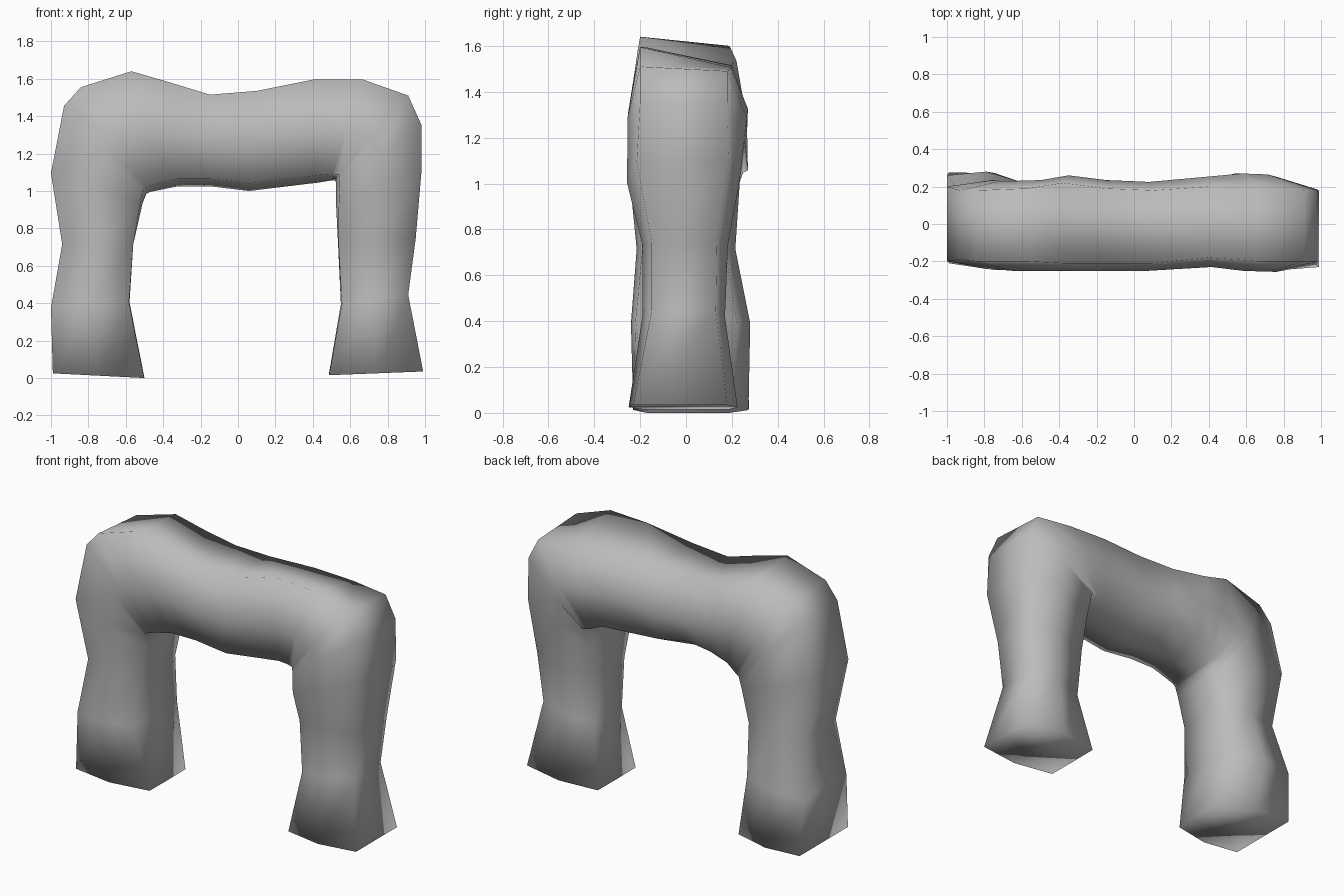
import bpy, bmesh
from mathutils import Vector

cube = bpy.data.objects.get("Cube")
if cube:
    bpy.data.objects.remove(cube, do_unlink=True)

stone = bpy.data.materials.new("grey stone")
stone.use_nodes = True
stone.diffuse_color = (0.5, 0.5, 0.5, 1)
stone.node_tree.nodes["Principled BSDF"].inputs["Base Color"].default_value = (0.5, 0.5, 0.5, 1)

SIDE_RIDGE = .04   # how far the front and back swell past the edges
UNDER_RIDGE = .04  # how far the underside of the span sags past its edges

# Cross-sections: outer x, outer z, inner x, inner z, then the depth (y) of the
# outer front, inner front, inner back and outer back edges.
# The span adds the drop of its outer back edge and the lift of its inner back edge.
RIGHT_LEG = [
    (-.99, .03, -.5, .005, -.21, -.17, .19, .275),
    (-1.0, .38, -.58, .41, -.18, -.22, .22, .26),
    (-.94, .72, -.56, .72, -.16, -.19, .17, .18),
    (-1.0, 1.1, -.51, .94, -.2, -.21, .19, .2),
]
SPAN = [
    (-.93, 1.46, -.49, .99, -.19, -.22, .2, .18, .03, 0),
    (-.84, 1.56, -.47, 1.0, -.2, -.22, .2, .18, .03, 0),
    (-.57, 1.645, -.42, 1.01, -.2, -.22, .2, .19, .04, .03),
    (-.38, 1.59, -.32, 1.03, -.21, -.21, .22, .22, .05, .06),
    (-.15, 1.52, -.15, 1.03, -.21, -.21, .2, .19, 0, .07),
    (.1, 1.54, .06, 1.005, -.21, -.21, .19, .18, .02, .05),
    (.4, 1.6, .43, 1.05, -.18, -.2, .23, .2, .08, 0),
    (.67, 1.6, .49, 1.06, -.2, -.22, .26, .2, .09, -.03),
    (.91, 1.515, .52, 1.07, -.2, -.23, .27, .18, .02, -.03),
]
LEFT_LEG = [
    (.98, 1.36, .525, 1.04, -.2, -.23, .25, .18),
    (.98, 1.1, .525, .92, -.215, -.22, .2, .185),
    (.95, .75, .535, .72, -.15, -.15, .15, .135),
    (.91, .45, .55, .4, -.15, -.15, .13, .13),
    (.99, .04, .485, .02, -.23, -.19, .19, .18),
]


def ring(bm, ox, oz, ix, iz, outer_front, inner_front, inner_back, outer_back, drop=0, lift=0):
    """Boxy section with ridged front and back and a sagging inner side."""
    outer, inner = Vector((ox, 0, oz)), Vector((ix, 0, iz))
    middle = (outer + inner) / 2
    across = (inner - outer).normalized()
    inner_edge = inner - across * UNDER_RIDGE * abs(across.z)
    depth, up = Vector((0, 1, 0)), Vector((0, 0, 1))
    points = [
        outer + depth * outer_front,
        middle + depth * ((outer_front + inner_front) / 2 - SIDE_RIDGE),
        inner_edge + depth * inner_front,
        inner,
        inner_edge + depth * inner_back + up * lift,
        middle + depth * ((outer_back + inner_back) / 2 + SIDE_RIDGE),
        outer + depth * outer_back - up * drop,
    ]
    return [bm.verts.new(p) for p in points]


# Arch: one continuous body bridged through all sections, closed at the feet
bm = bmesh.new()
rings = [ring(bm, *section) for section in RIGHT_LEG + SPAN + LEFT_LEG]
for a, b in zip(rings, rings[1:]):
    for i in range(len(a)):
        j = (i + 1) % len(a)
        bm.faces.new((a[i], a[j], b[j], b[i]))
bm.faces.new(rings[0])
bm.faces.new(rings[-1])
bmesh.ops.recalc_face_normals(bm, faces=bm.faces)
lowest = min(v.co.z for v in bm.verts)
bmesh.ops.translate(bm, verts=bm.verts, vec=(0, 0, -lowest))
for face in bm.faces:
    face.smooth = True

mesh = bpy.data.meshes.new("stone_arch")
bm.to_mesh(mesh)
bm.free()
mesh.materials.append(stone)
arch = bpy.data.objects.new("stone_arch", mesh)
bpy.context.collection.objects.link(arch)
